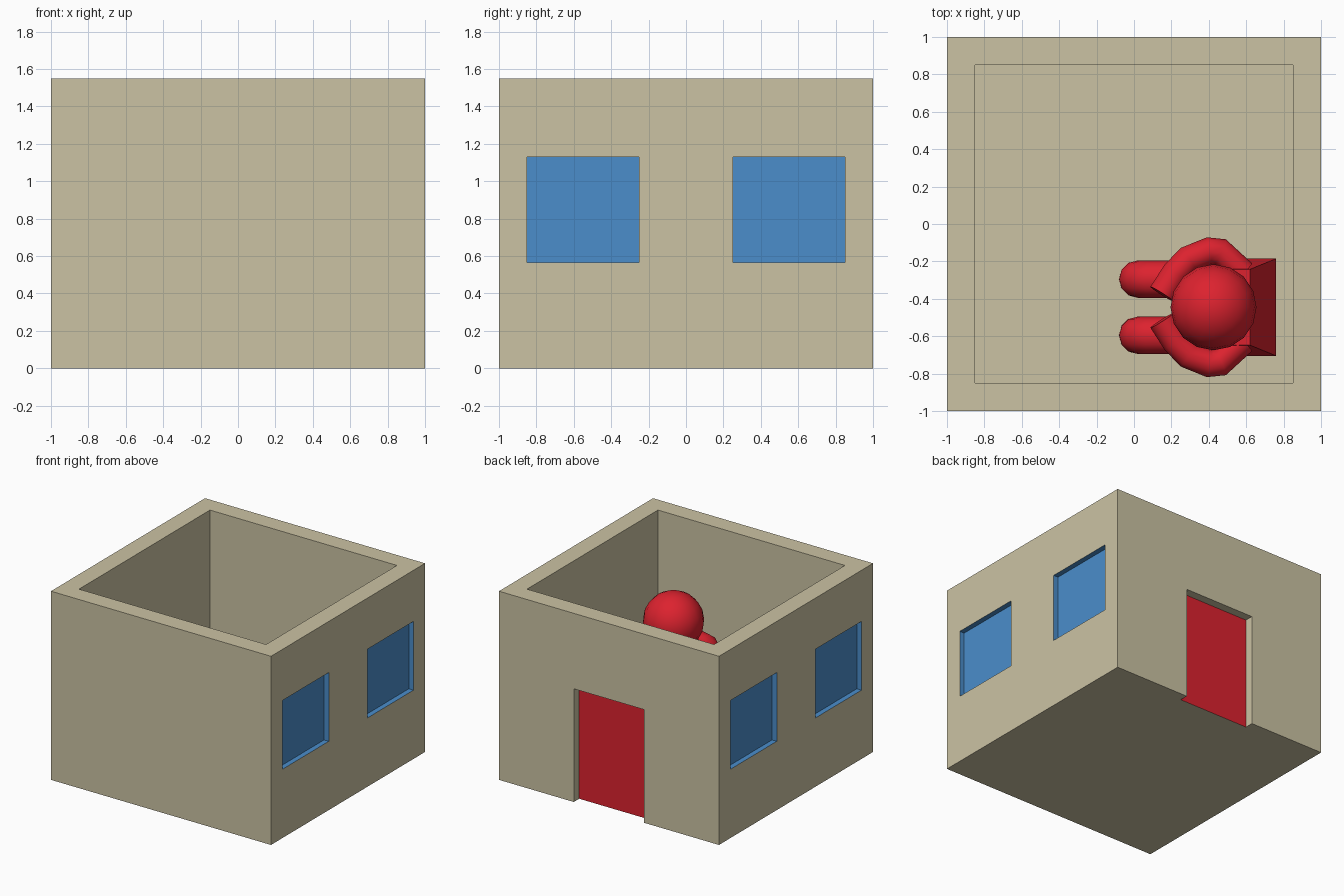
import bpy, bmesh, math
from mathutils import Vector

if "Cube" in bpy.data.objects:
    bpy.data.objects.remove(bpy.data.objects["Cube"])


def material(name, rgb):
    m = bpy.data.materials.new(name)
    m.diffuse_color = (*rgb, 1)
    m.use_nodes = True
    m.node_tree.nodes["Principled BSDF"].inputs["Base Color"].default_value = m.diffuse_color
    return m


TAN = material("tan", (0.60, 0.545, 0.37))
BLUE = material("blue", (0.07, 0.27, 0.60))
RED = material("red", (0.72, 0.016, 0.028))


def box(name, lo, hi):
    lo, hi = Vector(lo), Vector(hi)
    bpy.ops.mesh.primitive_cube_add(size=1, location=(lo + hi) / 2)
    o = bpy.context.object
    o.name = name
    o.dimensions = hi - lo
    bpy.ops.object.transform_apply(location=True, rotation=False, scale=True)
    return o


def cut(target, lo, hi):
    c = box("cutter", lo, hi)
    c.hide_render = True
    m = target.modifiers.new("cut", 'BOOLEAN')
    m.operation, m.solver, m.object = 'DIFFERENCE', 'EXACT', c
    bpy.context.view_layer.objects.active = target
    bpy.ops.object.modifier_apply(modifier=m.name)
    bpy.data.objects.remove(c)


# Open-topped room, with recessed windows on both sides and a door at the back
room = box("room", (-1, -1, 0), (1, 1, 1.55))
cut(room, (-.85, -.85, .15), (.85, .85, 1.8))
cut(room, (-.32, .93, -.2), (.32, 1.2, .93))
for s in (-1, 1):
    x0, x1 = sorted((s * .957, s * 1.2))
    for y0, y1 in ((-.85, -.25), (.25, .85)):
        cut(room, (x0, y0, .565), (x1, y1, 1.13))

# Blue window recesses, red door panel
room.data.materials.clear()
for m in (TAN, BLUE, RED):
    room.data.materials.append(m)
for p in room.data.polygons:
    c = p.center
    p.material_index = 0
    if .9 < abs(c.x) < .995 and .2 < abs(c.y) < .9 and .55 < c.z < 1.14:
        p.material_index = 1
    elif p.normal.y > .9 and abs(c.y - .93) < .005:
        p.material_index = 2

# Seated figure facing -x
CY = -.445


def tube(name, pts, radius):
    cu = bpy.data.curves.new(name, 'CURVE')
    cu.dimensions = '3D'
    sp = cu.splines.new('POLY')
    sp.points.add(len(pts) - 1)
    for q, p in zip(sp.points, pts):
        q.co = (*p, 1)
    cu.bevel_depth, cu.bevel_resolution = radius, 4
    cu.use_fill_caps = True
    o = bpy.data.objects.new(name, cu)
    bpy.context.collection.objects.link(o)
    bpy.ops.object.select_all(action='DESELECT')
    o.select_set(True)
    bpy.context.view_layer.objects.active = o
    bpy.ops.object.convert(target='MESH')
    o = bpy.context.object
    o.data.materials.clear()
    o.data.materials.append(RED)
    bpy.ops.object.shade_smooth_by_angle(angle=math.radians(40))


# Head
bpy.ops.mesh.primitive_uv_sphere_add(segments=16, ring_count=10, radius=.23,
                                     location=(.425, CY, .91))
head = bpy.context.object
head.name = "head"
head.data.materials.append(RED)
bpy.ops.object.shade_smooth_by_angle(angle=math.radians(40))

# Torso, tapering towards the shoulders
torso = box("torso", (.36, CY - .26, .2), (.76, CY + .26, .70))
torso.data.materials.append(RED)
for v in torso.data.vertices:
    if v.co.z > .5:
        v.co.x = .34 if v.co.x < .5 else .62
        v.co.y = CY + (v.co.y - CY) * .78

# Arms and legs
for side, s in (("left", -1), ("right", 1)):
    arm = [(.58, .18, .62), (.46, .295, .63), (.40, .30, .64),
           (.29, .255, .65), (.22, .18, .66), (.15, .07, .67)]
    tube(side + "_arm", [(x, CY + s * y, z) for x, y, z in arm], .075)
    leg = [(.6, .30), (.08, .30), (.035, .28), (.02, .24), (.02, .15)]
    tube(side + "_leg", [(x, CY + s * .15, z) for x, z in leg], .1)
